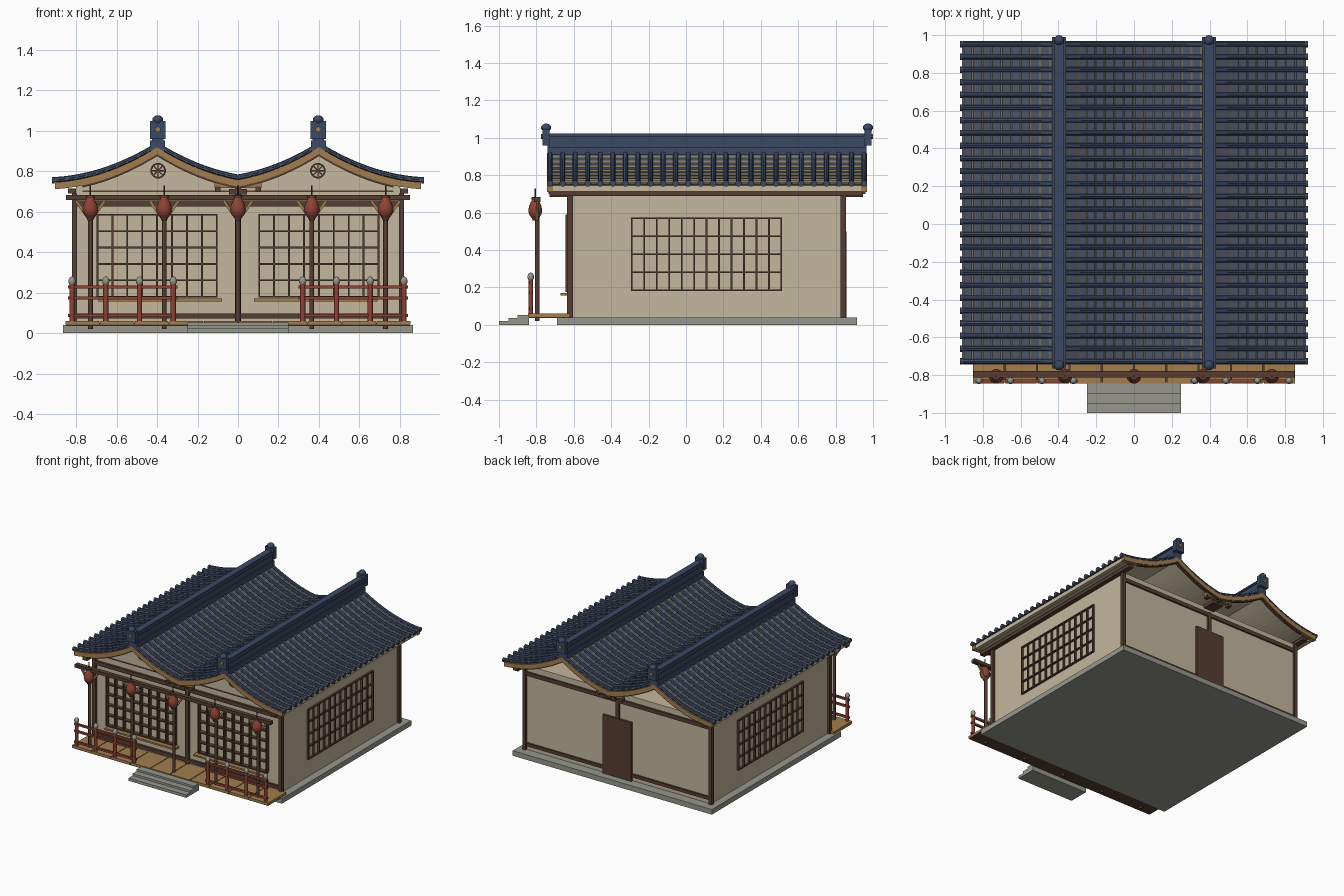
import bpy, bmesh, math
from mathutils import Matrix, Vector

if "Cube" in bpy.data.objects:
    bpy.data.objects.remove(bpy.data.objects["Cube"])


def material(name, code):
    rgb = [int(code[i:i + 2], 16) / 255 for i in (0, 2, 4)]
    col = [c / 12.92 if c < 0.04 else ((c + 0.055) / 1.055) ** 2.4 for c in rgb] + [1]
    m = bpy.data.materials.new(name)
    m.use_nodes = True
    m.diffuse_color = col
    m.node_tree.nodes["Principled BSDF"].inputs["Base Color"].default_value = col
    return m


plaster = material("cream plaster", "c4b79d")
slate = material("blue slate", "3c4963")
slate_pan = material("grey slate", "4b5467")
dark = material("dark wood", "563d31")
tan = material("tan wood", "a27e50")
red = material("red lacquer", "8f4234")
stone = material("grey stone", "97978f")
gap = material("roof batten", "867860")


def finish(name, bm, *mats, smooth=False):
    bmesh.ops.recalc_face_normals(bm, faces=bm.faces)
    me = bpy.data.meshes.new(name)
    bm.to_mesh(me)
    bm.free()
    ob = bpy.data.objects.new(name, me)
    bpy.context.collection.objects.link(ob)
    for m in mats:
        me.materials.append(m)
    if smooth:
        bpy.ops.object.select_all(action='DESELECT')
        ob.select_set(True)
        bpy.context.view_layer.objects.active = ob
        bpy.ops.object.shade_smooth_by_angle(angle=math.radians(40))
    return ob


def boxes(name, mat, spans):
    """Boxes given as x0, x1, y0, y1, z0, z1."""
    bm = bmesh.new()
    for x0, x1, y0, y1, z0, z1 in spans:
        mid = Vector((x0 + x1, y0 + y1, z0 + z1)) / 2
        size = (abs(x1 - x0), abs(y1 - y0), abs(z1 - z0), 1)
        bmesh.ops.create_cube(bm, size=1, matrix=Matrix.Translation(mid) @ Matrix.Diagonal(size))
    return finish(name, bm, mat)


def lathe(name, mat, profile, places, sides=12):
    """Turned shape of (radius, z) points repeated at each place."""
    bm = bmesh.new()
    for px, py in places:
        rings = [[bm.verts.new((px + r * math.cos(math.tau * i / sides),
                                py + r * math.sin(math.tau * i / sides), z))
                  for i in range(sides)] for r, z in profile]
        for a, b in zip(rings, rings[1:]):
            for i in range(sides):
                j = (i + 1) % sides
                bm.faces.new((a[i], a[j], b[j], b[i]))
        bm.faces.new(rings[0])
        bm.faces.new(rings[-1])
    return finish(name, bm, mat, smooth=True)


def band(name, mat, top, bottom, y0, y1):
    """Strip between two xz paths, extruded along y."""
    bm = bmesh.new()
    rows = [[bm.verts.new(c) for c in ((a[0], y0, a[1]), (a[0], y1, a[1]),
                                       (b[0], y1, b[1]), (b[0], y0, b[1]))]
            for a, b in zip(top, bottom)]
    for p, q in zip(rows, rows[1:]):
        for i in range(4):
            j = (i + 1) % 4
            bm.faces.new((p[i], p[j], q[j], q[i]))
    bm.faces.new(rows[0])
    bm.faces.new(rows[-1])
    return finish(name, bm, mat)


def roof_z(x):
    u = abs(abs(x) - 0.4)
    return 0.75 + 0.175 * (1 - u / 0.56) ** 2


def path(half, drop, steps=46):
    xs = [half * (2 * i / steps - 1) for i in range(steps + 1)]
    xs = sorted(xs + [-0.4, 0.4])
    return [(x, roof_z(x) - drop) for x in xs]


SIDES = (-1, 1)
ROOF_Y0, ROOF_Y1 = -0.74, 0.965

# Stone base, steps, deck
boxes("stone_base", stone, [(-0.865, 0.865, -0.69, 0.915, 0, 0.04)])
boxes("entry_steps", stone, [(-0.25, 0.25, y, -0.84, 0, z)
                             for y, z in ((-1, 0.022), (-0.95, 0.038), (-0.9, 0.053))])
boxes("deck_frame", dark, [(-0.85, 0.85, -0.84, -0.62, 0.036, 0.052)])
plank = 1.71 / 10
boxes("deck_planks", tan, [(-0.855 + i * plank + 0.003, -0.855 + (i + 1) * plank - 0.003,
                            -0.845, -0.62, 0.042, 0.06) for i in range(10)])

# Walls with a front gable following the roof
boxes("house_walls", plaster, [(-0.805, 0.805, -0.615, 0.84, 0.04, 0.7)])
gable = path(0.8, 0.03)
band("front_gable", plaster, gable, [(x, 0.69) for x, z in gable], -0.615, -0.585)
boxes("gable_sills", dark, [(s * 0.04, s * 0.77, -0.621, -0.61, 0.698, 0.704) for s in SIDES])

# Timber frame
frame = [(s * 0.795, s * 0.822, y, y + 0.03, 0.04, 0.69) for s in SIDES for y in (-0.635, 0.826)]
frame += [(-0.014, 0.014, -0.635, -0.61, 0.06, 0.7), (-0.014, 0.014, 0.835, 0.853, 0.5, 0.66)]
frame += [(-0.81, 0.81, y, y + 0.02, z, z + h) for y in (-0.632, 0.833)
          for z, h in ((0.625, 0.03), (0.072, 0.025))]
boxes("wall_timbers", dark, frame)
boxes("roof_plates", dark, [(s * 0.8, s * 0.84, -0.73, 0.945, 0.69, 0.716) for s in SIDES]
      + [(-0.045, 0.045, -0.73, 0.945, 0.685, 0.712)])
boxes("back_door", dark, [(-0.125, 0.125, 0.835, 0.858, 0.04, 0.5)])

# Valley brackets under both ends of the roof
ends = (ROOF_Y0 + 0.01, ROOF_Y1 - 0.04)
boxes("valley_bracket_arms", tan, [(-0.115, 0.115, y, y + 0.03, 0.718, 0.748) for y in ends])
boxes("valley_bracket_blocks", dark, [(x - 0.014, x + 0.014, y - 0.004, y + 0.034, 0.7, 0.725)
                                      for y in ends for x in (-0.1, 0, 0.1)])


# Window lattices
def lattice(name, lo, hi, z0, z1, cols, rows, place, t=0.0045):
    bars = []
    for i in range(cols + 1):
        c = lo + (hi - lo) * i / cols
        bars.append(place(c - t, c + t, z0 - t, z1 + t))
    for i in range(rows + 1):
        c = z0 + (z1 - z0) * i / rows
        bars.append(place(lo, hi, c - t, c + t))
    boxes(name, dark, bars)


for s, side in zip(SIDES, ("right", "left")):
    lattice(side + "_front_lattice", s * 0.4 - 0.295, s * 0.4 + 0.295, 0.18, 0.585, 8, 5,
            lambda a, b, c, d: (a, b, -0.645, -0.61, c, d))
    lattice(side + "_side_lattice", -0.29, 0.51, 0.185, 0.57, 12, 4,
            lambda a, b, c, d: (s * 0.8, s * 0.82, a, b, c, d))
boxes("window_sills", tan, [(s * 0.08, s * 0.69, -0.67, -0.61, 0.157, 0.17) for s in SIDES])

# Gable rosettes: ring and spokes
bm = bmesh.new()
for s in SIDES:
    centre = Matrix.Translation((s * 0.395, -0.62, 0.803))
    for i in range(16):
        turn = centre @ Matrix.Rotation(math.tau * i / 16, 4, 'Y')
        bmesh.ops.create_cube(bm, size=1, matrix=turn @ Matrix.Translation((0, 0, 0.034))
                              @ Matrix.Diagonal((0.015, 0.02, 0.008, 1)))
        if i % 2 == 0:
            bmesh.ops.create_cube(bm, size=1, matrix=turn @ Matrix.Translation((0, 0, 0.017))
                                  @ Matrix.Diagonal((0.006, 0.018, 0.034, 1)))
finish("gable_rosettes", bm, dark)

# Porch posts, beam, braces
post_xs = [i * 0.365 for i in range(-2, 3)]
spots = [(x, -0.795) for x in post_xs]
lathe("porch_posts", dark, [(0.012, 0.02), (0.012, 0.665)], spots)
boxes("porch_beam", dark, [(-0.85, 0.85, -0.812, -0.778, 0.658, 0.684)])
bm = bmesh.new()
for x, y in spots:
    for s in SIDES:
        m = (Matrix.Translation((x + s * 0.036, y, 0.605)) @ Matrix.Rotation(s * 0.62, 4, 'Y')
             @ Matrix.Diagonal((0.014, 0.014, 0.12, 1)))
        bmesh.ops.create_cube(bm, size=1, matrix=m)
finish("porch_braces", bm, tan)

# Ribbed paper lanterns with caps and hanging rods
hang = [(x, -0.806) for x in post_xs]
ribs = []
for i in range(13):
    t = i / 12
    r = 0.018 + 0.021 * math.sin(math.pi * t ** 0.8)
    ribs.append((r - (0.002 if i % 2 else 0), 0.57 + 0.1 * t))
lathe("lantern_shades", red, ribs, hang, 14)
lathe("lantern_caps", dark, [(0.022, 0.668), (0.022, 0.682), (0.004, 0.684), (0.004, 0.73)], hang, 10)
lathe("lantern_bases", dark, [(0.014, 0.558), (0.019, 0.572)], hang, 10)

# Railings with ball-topped posts
rail_posts = [(s * (0.32 + 0.167 * i), -0.83) for s in SIDES for i in range(4)]
lathe("railing_posts", red, [(0.013, 0.055), (0.013, 0.245)], rail_posts)
lathe("railing_caps", stone, [(0.012, 0.24), (0.017, 0.25), (0.018, 0.261), (0.012, 0.274),
                              (0.003, 0.28)], rail_posts)
boxes("railing_bars", red, [(s * 0.3, s * 0.84, -0.838, -0.822, z, z + 0.015)
                            for s in SIDES for z in (0.22, 0.165, 0.08)])

# Roof boarding, barge boards and eaves
band("roof_soffit", plaster, path(0.9, 0.008), path(0.9, 0.03), ROOF_Y0 + 0.01, ROOF_Y1 - 0.01)
for side, y0, y1 in (("front", ROOF_Y0 - 0.003, ROOF_Y0 + 0.03),
                     ("back", ROOF_Y1 - 0.03, ROOF_Y1 + 0.003)):
    band(side + "_barge_board", tan, path(0.905, 0.006), path(0.905, 0.04), y0, y1)
    band(side + "_barge_trim", dark, path(0.77, 0.04), path(0.77, 0.05), y0 + 0.006, y1 - 0.006)
boxes("eave_fascias", plaster, [(s * 0.87, s * 0.9, -0.735, 0.96, 0.714, 0.745) for s in SIDES])

# Stepped pan tiles: each course ends in a short batten-coloured riser
course, riser = 0.05, 0.009
bm = bmesh.new()
for s in SIDES:
    for d, reach in ((-1, 0.4), (1, 0.51)):
        count = round(reach / course)
        pts = []
        for i in range(count):
            for u, lift in ((i * reach / count, 0), ((i + 1) * reach / count - riser, 0.007)):
                x = s * (0.4 + d * u)
                pts.append((x, roof_z(x) + lift))
        end = s * (0.4 + d * reach)
        pts.append((end, roof_z(end)))
        rows = [[bm.verts.new((x, y, z)) for y in (ROOF_Y0, ROOF_Y1)] for x, z in pts]
        for i, (p, q) in enumerate(zip(rows, rows[1:])):
            bm.faces.new((p[0], p[1], q[1], q[0])).material_index = i % 2
pans = finish("pan_tiles", bm, slate_pan, gap)
pans.modifiers.new("thickness", 'SOLIDIFY').thickness = 0.004

# Round cover tiles running down the slopes, repeated along the ridge
rows_n = 26
pitch = (ROOF_Y1 - ROOF_Y0 - 0.026) / (rows_n - 1)
bm = bmesh.new()
rings = []
for x, z in path(0.915, -0.007, 40):
    rings.append([bm.verts.new((x, ROOF_Y0 + 0.013 + 0.013 * math.cos(math.tau * k / 8),
                                z + 0.013 * math.sin(math.tau * k / 8))) for k in range(8)])
for a, b in zip(rings, rings[1:]):
    for k in range(8):
        bm.faces.new((a[k], a[(k + 1) % 8], b[(k + 1) % 8], b[k]))
for s in SIDES:
    m = (Matrix.Translation((s * 0.914, ROOF_Y0 + 0.013, roof_z(0.914) + 0.004))
         @ Matrix.Rotation(math.pi / 2, 4, 'Y'))
    bmesh.ops.create_cone(bm, cap_ends=True, segments=10, radius1=0.017, radius2=0.017,
                          depth=0.014, matrix=m)
covers = finish("cover_tiles", bm, slate, smooth=True)
array = covers.modifiers.new("rows", 'ARRAY')
array.count = rows_n
array.use_relative_offset = False
array.use_constant_offset = True
array.constant_offset_displace = (0, pitch, 0)

# Ridges: layered beam, rounded cap, end ornaments
for s, side in zip(SIDES, ("right", "left")):
    c = s * 0.397
    boxes(side + "_ridge", slate, [(c - w, c + w, ROOF_Y0, ROOF_Y1, z0, z1) for w, z0, z1 in
                                   ((0.037, 0.9, 0.952), (0.028, 0.95, 1.0), (0.036, 0.998, 1.01),
                                    (0.024, 1.008, 1.024))])
    tips = (ROOF_Y0 - 0.008, ROOF_Y1 + 0.008)
    boxes(side + "_ridge_ends", slate, [(c - 0.038, c + 0.038, y - 0.018, y + 0.018, 0.96, 1.048)
                                        for y in tips])
    lathe(side + "_ridge_knobs", slate, [(0.02, 1.04), (0.027, 1.05), (0.026, 1.062),
                                         (0.014, 1.074), (0.003, 1.077)], [(c, y) for y in tips])
    bm = bmesh.new()
    for y, d in zip(tips, SIDES):
        m = Matrix.Translation((c, y + d * 0.019, 1.008)) @ Matrix.Rotation(math.pi / 2, 4, 'X')
        bmesh.ops.create_cone(bm, cap_ends=True, segments=10, radius1=0.014, radius2=0.014,
                              depth=0.014, matrix=m)
    finish(side + "_ridge_studs", bm, tan)
